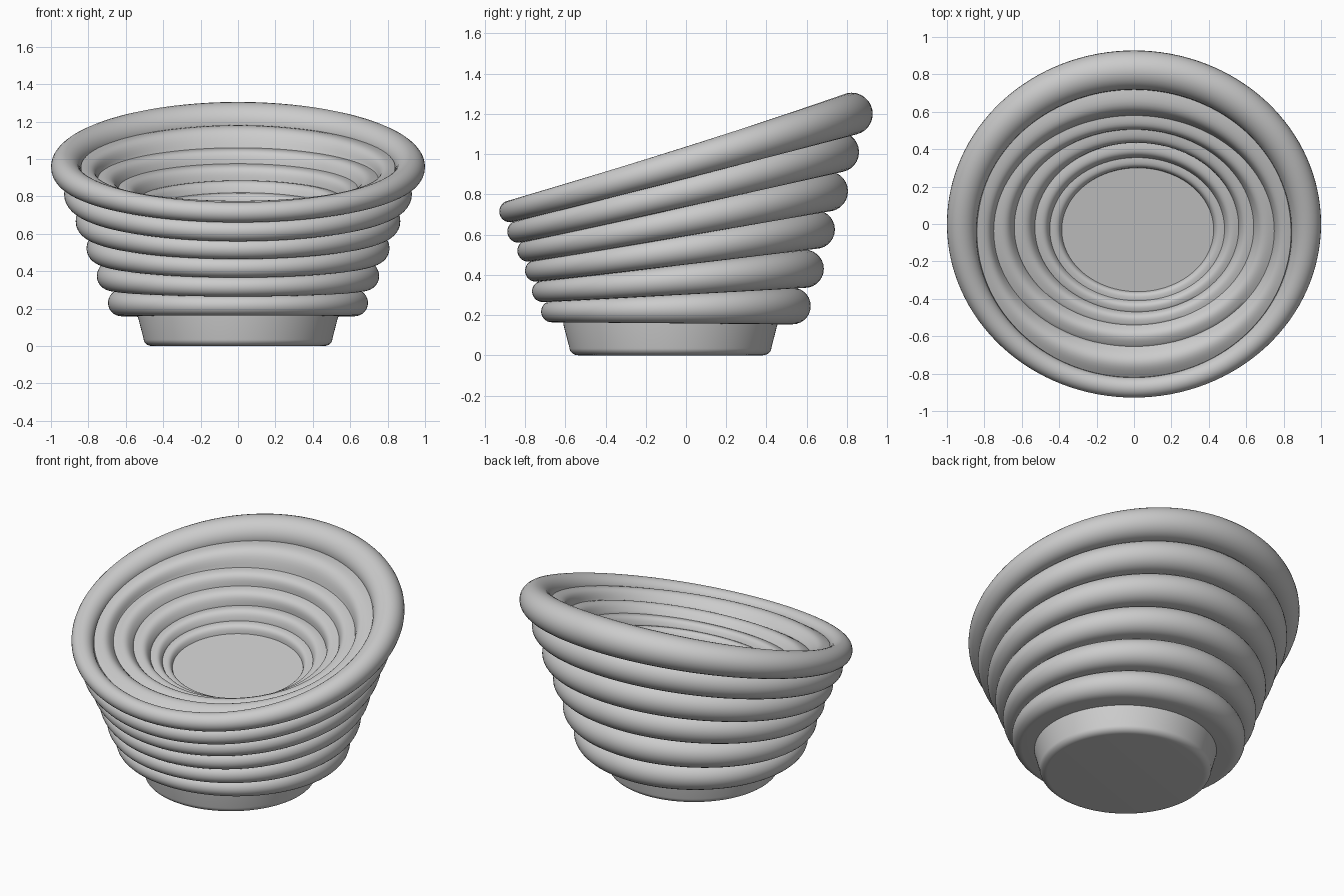
import bpy, bmesh
from math import sin, cos, pi, radians
from mathutils import Vector

old = bpy.data.objects.get("Cube")
if old:
    bpy.data.objects.remove(old, do_unlink=True)

STEPS = 128

grey = bpy.data.materials.new("light_grey")
grey.use_nodes = True
colour = (0.6, 0.6, 0.6, 1)
grey.diffuse_color = colour
grey.node_tree.nodes["Principled BSDF"].inputs["Base Color"].default_value = colour


def mix(front, back, t):
    """Blend from the front value to the back value around a hoop."""
    return (front + back) / 2 + (back - front) / 2 * sin(t)


def hoop_point(hoop, t, out=0, up=0):
    """Point on a tilted oval: centre x, half width, front/back y, front/back z."""
    cx, half, yf, yb, zf, zb = hoop
    return Vector((cx + (half + out) * cos(t),
                   (yf + yb) / 2 + ((yb - yf) / 2 + out) * sin(t),
                   mix(zf, zb, t) + up))


def loft(name, section, closed=True):
    """Sweep section(t) around the z axis; an open section gets end caps."""
    bm = bmesh.new()
    loops = [[bm.verts.new(p) for p in section(2 * pi * i / STEPS)]
             for i in range(STEPS)]
    count = len(loops[0])
    for i, a in enumerate(loops):
        b = loops[(i + 1) % STEPS]
        for j in range(count if closed else count - 1):
            k = (j + 1) % count
            bm.faces.new((a[j], b[j], b[k], a[k]))
    if not closed:
        for end in (0, -1):
            bm.faces.new([lp[end] for lp in loops])
    bmesh.ops.recalc_face_normals(bm, faces=bm.faces)
    mesh = bpy.data.meshes.new(name)
    bm.to_mesh(mesh)
    bm.free()
    mesh.materials.append(grey)
    obj = bpy.data.objects.new(name, mesh)
    bpy.context.collection.objects.link(obj)
    bpy.ops.object.select_all(action='DESELECT')
    obj.select_set(True)
    bpy.context.view_layer.objects.active = obj
    bpy.ops.object.shade_smooth_by_angle(angle=radians(35))
    return obj


# Outer rolls, bottom to top: hoop through the outermost line, front/back radius
rolls = [
    ((0, 0.695, -0.72, 0.62, 0.217, 0.245), 0.053, 0.091),
    ((0, 0.755, -0.765, 0.685, 0.318, 0.43), 0.053, 0.095),
    ((0, 0.81, -0.80, 0.74, 0.42, 0.625), 0.054, 0.096),
    ((0, 0.868, -0.838, 0.805, 0.52, 0.815), 0.055, 0.1),
    ((0, 0.93, -0.888, 0.86, 0.615, 1.01), 0.055, 0.1),
    ((0, 1.0, -0.928, 0.928, 0.715, 1.2), 0.054, 0.105),
]

# Creases between the steps inside the bowl, from the floor edge upwards
creases = [
    (0.02, 0.405, -0.36, 0.30, 0.63, 0.76),
    (0.017, 0.467, -0.41, 0.355, 0.66, 0.82),
    (0.015, 0.545, -0.47, 0.435, 0.68, 0.885),
    (0, 0.64, -0.54, 0.505, 0.71, 0.975),
    (0, 0.75, -0.655, 0.58, 0.725, 1.06),
    (0, 0.84, -0.82, 0.73, 0.735, 1.18),
]


def roll_points(roll, t, start, end, n):
    hoop, rf, rb = roll
    r = mix(rf, rb, t)
    angles = [start + (end - start) * i / n for i in range(n + 1)]
    return [hoop_point(hoop, t, r * cos(a) - r, r * sin(a)) for a in angles]


def step_points(low, high, t, n=10):
    """Bulging step between two creases."""
    a, b = hoop_point(low, t), hoop_point(high, t)
    radial = Vector((cos(t), sin(t), 0))
    chord = b - a
    push = Vector((0, 0, 1)) * chord.dot(radial) - radial * chord.z
    return [a + chord * (i / n) + push * (0.28 * sin(pi * i / n))
            for i in range(n + 1)]


def ring_section(k):
    def section(t):
        pts = roll_points(rolls[k], t, pi / 2, -pi / 2, 14)
        hoop, rf, rb = rolls[k]
        r = mix(rf, rb, t)
        pts.append(hoop_point(hoop, t, -r - 0.2, -r))   # flat underside
        return pts + step_points(creases[k], creases[k + 1], t)
    return section


for k in range(5):
    loft(f"bowl_ring_{k + 1}", ring_section(k))

# Rim is a full round tube
loft("rim", lambda t: roll_points(rolls[5], t, 0, 2 * pi, 28)[:-1])

# Bowl floor: thin tilted disc
loft("bowl_floor",
     lambda t: [hoop_point(creases[0], t, 0.01, d) for d in (-0.02, 0.004)],
     closed=False)


# Foot: tapered with a rounded lower edge
def foot_section(t):
    hoop = (0, 0.505, -0.58, 0.425, 0.04, 0.04)
    edge = [hoop_point(hoop, t, 0.045 * (cos(a) - 1), -0.04 * sin(a))
            for a in [pi / 2 * (1 - i / 8) for i in range(9)]]
    return edge + [hoop_point(hoop, t, 0.03, 0.115), hoop_point(hoop, t, 0.03, 0.16)]


loft("foot", foot_section, closed=False)
